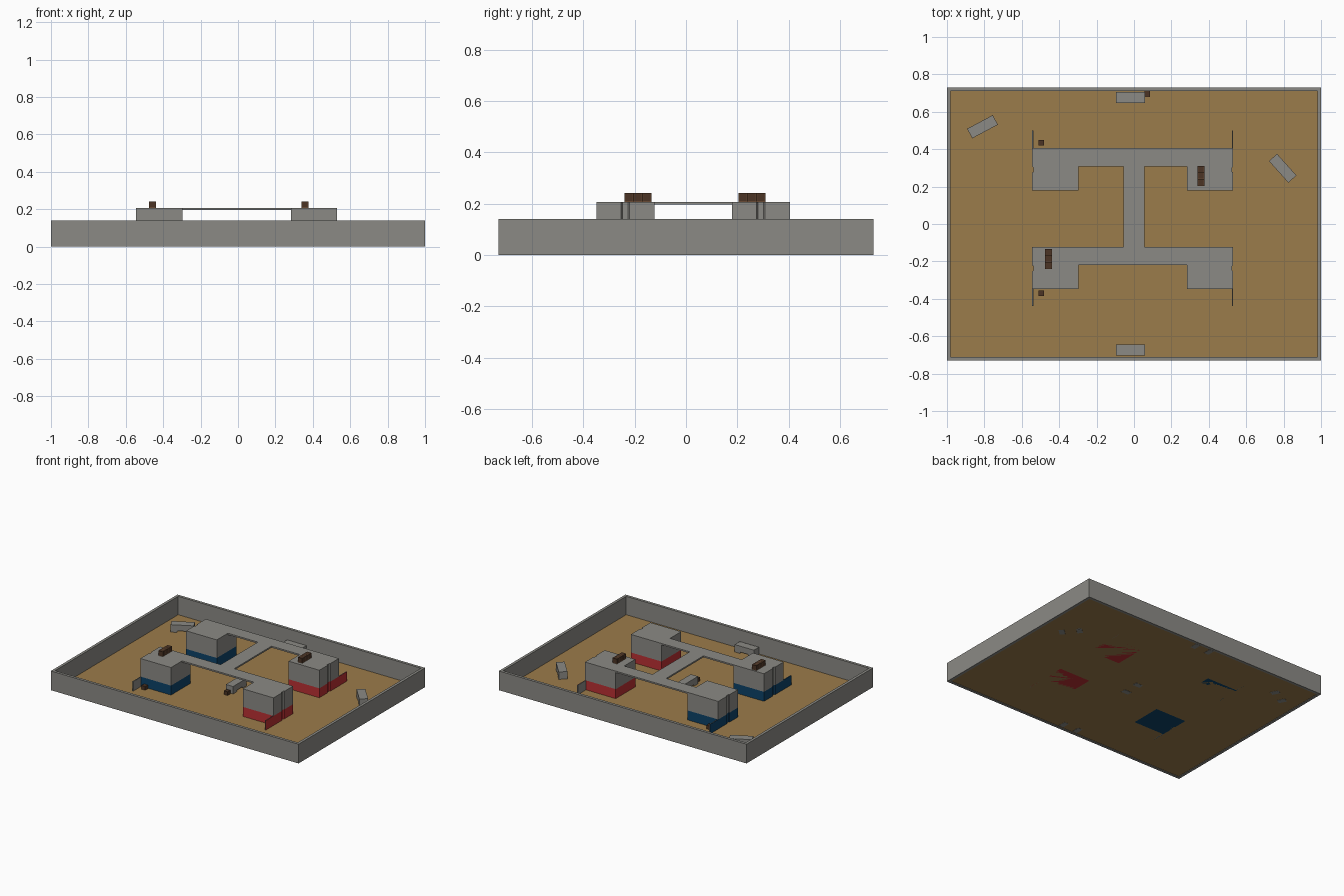
import bpy, bmesh, math
from mathutils import Matrix

if "Cube" in bpy.data.objects:
    bpy.data.objects.remove(bpy.data.objects["Cube"])


def material(name, rgb):
    m = bpy.data.materials.new(name)
    m.diffuse_color = (*rgb, 1)
    m.use_nodes = True
    m.node_tree.nodes["Principled BSDF"].inputs["Base Color"].default_value = m.diffuse_color
    return m


GREY = material("concrete grey", (0.26, 0.255, 0.235))
SAND = material("sand", (0.33, 0.2, 0.07))
RED = material("team red", (0.5, 0.03, 0.033))
BLUE = material("team blue", (0.004, 0.055, 0.14))
WOOD = material("crate wood", (0.115, 0.055, 0.027))
DARK_WOOD = material("dark crate wood", (0.07, 0.034, 0.018))


def finish(bm, name, mats):
    bmesh.ops.recalc_face_normals(bm, faces=bm.faces)
    me = bpy.data.meshes.new(name)
    bm.to_mesh(me)
    bm.free()
    for m in mats:
        me.materials.append(m)
    ob = bpy.data.objects.new(name, me)
    bpy.context.collection.objects.link(ob)
    return ob


def prism(name, profile, z0, z1, mat):
    """Extrude an xy outline from z0 to z1."""
    bm = bmesh.new()
    face = bm.faces.new([bm.verts.new((x, y, z0)) for x, y in profile])
    geo = bmesh.ops.extrude_face_region(bm, geom=[face])["geom"]
    up = [v for v in geo if isinstance(v, bmesh.types.BMVert)]
    bmesh.ops.translate(bm, verts=up, vec=(0, 0, z1 - z0))
    return finish(bm, name, [mat])


def box(name, x0, x1, y0, y1, z0, z1, mat):
    return prism(name, [(x0, y0), (x1, y0), (x1, y1), (x0, y1)], z0, z1, mat)


def crate(name, x, y, z, size):
    """Wooden cube with darker sunken panels inside its frame."""
    bm = bmesh.new()
    bmesh.ops.create_cube(bm, size=size, matrix=Matrix.Translation((x, y, z + size / 2)))
    panels = bm.faces[:]
    bmesh.ops.inset_individual(bm, faces=panels, thickness=size * 0.15, depth=-size * 0.04)
    for f in panels:
        f.material_index = 1
    return finish(bm, name, [WOOD, DARK_WOOD])


def barrier(name, x, y, angle):
    """Concrete block with an arched opening under it."""
    L, W, H = 0.0775, 0.029, 0.058
    outline = [(-L, 0.0), (-0.04, 0.0), (-0.03, 0.015), (0.03, 0.015), (0.04, 0.0),
               (L, 0.0), (L, H), (-L, H)]
    bm = bmesh.new()
    face = bm.faces.new([bm.verts.new((px, -W, pz)) for px, pz in outline])
    geo = bmesh.ops.extrude_face_region(bm, geom=[face])["geom"]
    bmesh.ops.translate(bm, verts=[v for v in geo if isinstance(v, bmesh.types.BMVert)],
                        vec=(0, 2 * W, 0))
    ob = finish(bm, name, [GREY])
    ob.location = (x, y, 0.002)
    ob.rotation_euler.z = math.radians(angle)
    return ob


# Arena floor and surrounding wall
box("arena_floor", -0.985, 0.985, -0.715, 0.715, 0.003, 0.006, SAND)
for s, side in ((-1, "front"), (1, "back")):
    box(side + "_wall", -1, 1, *sorted((s * 0.71, s * 0.73)), 0, 0.14, GREY)
for s, side in ((-1, "left"), (1, "right")):
    box(side + "_wall", *sorted((s * 0.98, s)), -0.71, 0.71, 0, 0.14, GREY)

# Towers: coloured lower band, grey upper block, groove in the outer side
CX, INNER, OUTER = -0.007, 0.29, 0.5375
BAND, TOP = 0.075, 0.207
for y_name, y0, wing_dir in (("front", -0.348, -1), ("back", 0.18, 1)):
    y1 = y0 + 0.226
    for s, x_name, team in ((-1, "left", BLUE), (1, "right", RED)):
        tag = y_name + "_" + x_name
        prof = [(INNER, y0), (OUTER, y0), (OUTER, y0 + 0.095), (OUTER - 0.007, y0 + 0.1),
                (OUTER - 0.007, y0 + 0.122), (OUTER, y0 + 0.127), (OUTER, y1), (INNER, y1)]
        prof = [(CX + s * x, y) for x, y in prof]
        prism(tag + "_tower_band", prof, 0.003, BAND, team)
        prism(tag + "_tower_block", prof, BAND, TOP, GREY)
        # Low wing wall, painted on the outside
        wy = (y1, y1 + 0.094) if wing_dir > 0 else (y0 - 0.09, y0)
        wx = lambda a, b: sorted((CX + s * a, CX + s * b))
        box(tag + "_wing_wall", *wx(OUTER - 0.007, OUTER - 0.002), *wy, 0.003, BAND, GREY)
        box(tag + "_wing_paint", *wx(OUTER - 0.002, OUTER), *wy, 0.003, BAND, team)
    # Bridge between the pair of towers
    box(y_name + "_bridge", CX - INNER, CX + INNER, y1 - 0.098, y1, TOP - 0.011, TOP, GREY)

# Middle bridge joining both cross bridges
box("middle_bridge", -0.055, 0.055, -0.122, 0.308, TOP - 0.011, TOP, GREY)

# Crates in rows of three on two tower roofs
for tag, x, yc in (("front", -0.457, -0.187), ("back", 0.358, 0.257)):
    for i in range(3):
        crate(f"{tag}_roof_crate_{i + 1}", x, yc + (i - 1) * 0.0355, TOP, 0.0355)

# Loose crates on the floor
for i, (x, y) in enumerate(((-0.495, 0.435), (-0.495, -0.37), (0.07, 0.695), (0.0, -0.125))):
    crate(f"floor_crate_{i + 1}", x, y, 0.004, 0.03)

# Concrete barriers
for i, (x, y, a) in enumerate(((-0.02, 0.677, 0), (-0.02, -0.673, 0), (-0.81, 0.52, 28),
                               (0.795, 0.298, -48), (0, -0.02, 90))):
    barrier(f"barrier_{i + 1}", x, y, a)
